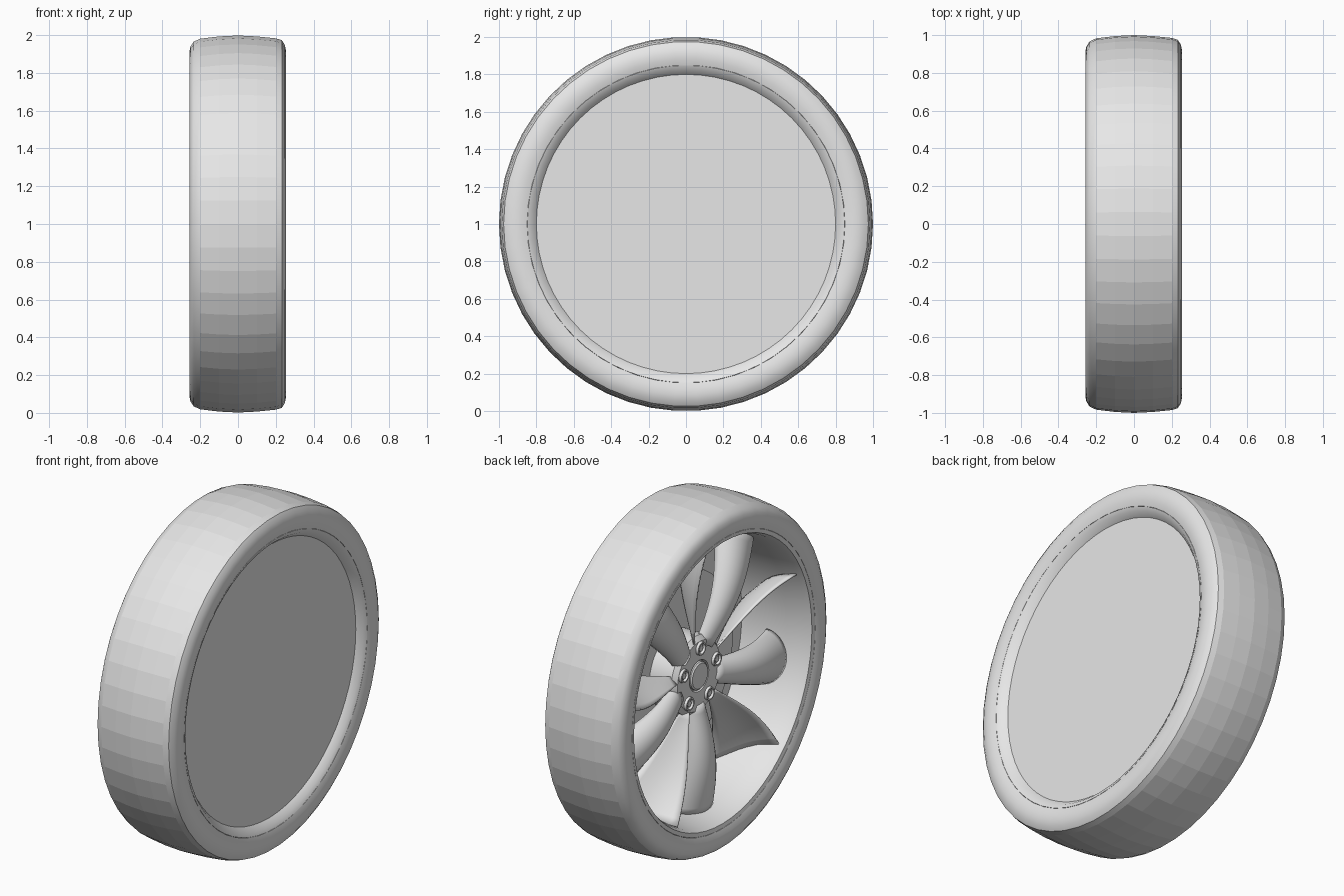
import bpy, bmesh, math

if "Cube" in bpy.data.objects:
    bpy.data.objects.remove(bpy.data.objects["Cube"])

grey = bpy.data.materials.new("plain_grey")
grey.diffuse_color = (0.8, 0.8, 0.8, 1)
grey.use_nodes = True
grey.node_tree.nodes["Principled BSDF"].inputs["Base Color"].default_value = grey.diffuse_color


def place(x, r, deg):
    """Wheel coordinates: depth x, radius r, angle seen from the -x side."""
    a = math.radians(deg)
    return (x, -r * math.cos(a), 1 + r * math.sin(a))


def finish(bm, name, angle=35, thick=0):
    bmesh.ops.remove_doubles(bm, verts=bm.verts, dist=1e-5)
    bmesh.ops.recalc_face_normals(bm, faces=bm.faces)
    me = bpy.data.meshes.new(name)
    bm.to_mesh(me)
    bm.free()
    me.materials.append(grey)
    ob = bpy.data.objects.new(name, me)
    bpy.context.collection.objects.link(ob)
    bpy.ops.object.select_all(action='DESELECT')
    ob.select_set(True)
    bpy.context.view_layer.objects.active = ob
    bpy.ops.object.shade_smooth_by_angle(angle=math.radians(angle))
    if thick:
        m = ob.modifiers.new("thickness", 'SOLIDIFY')
        m.thickness = thick
        m.offset = 0
    return ob


def lathe(name, profile, n=50, cy=0, cz=0, closed=True, angle=35):
    """Spin (x, r) points about an axis parallel to x."""
    bm = bmesh.new()
    rings = []
    for x, r in profile:
        ring = []
        for i in range(n):
            p = place(x, r, 360 * i / n)
            ring.append(bm.verts.new((p[0], p[1] + cy, p[2] + cz)))
        rings.append(ring)
    for k in range(len(rings) if closed else len(rings) - 1):
        a, b = rings[k], rings[(k + 1) % len(rings)]
        for i in range(n):
            j = (i + 1) % n
            bm.faces.new((a[i], a[j], b[j], b[i]))
    return finish(bm, name, angle)


def sheet(name, fn, nu, nv, thick):
    """Grid surface from fn(u, v), u and v in 0..1."""
    bm = bmesh.new()
    g = [[bm.verts.new(fn(i / nu, j / nv)) for j in range(nv + 1)] for i in range(nu + 1)]
    for i in range(nu):
        for j in range(nv):
            bm.faces.new((g[i][j], g[i + 1][j], g[i + 1][j + 1], g[i][j + 1]))
    return finish(bm, name, 60, thick)


# Tyre with faceted tread
tyre = lathe("tyre", [(-.245, .85), (-.256, .88), (-.258, .91), (-.252, .94), (-.235, .967),
                      (-.2, .983), (-.1, .995), (0, 1), (.1, .995), (.2, .985), (.232, .975),
                      (.248, .95), (.255, .915), (.254, .88), (.245, .85)])
for f in tyre.data.polygons:
    c = f.center
    r = math.hypot(c.y, c.z - 1)
    if r > .972 and abs(c.x) < .21:
        f.use_smooth = False

# Rim barrel, closed by a recessed plate on the +x side
lathe("rim", [(-.22, .86), (-.245, .848), (-.24, .825), (-.21, .812), (-.1, .795), (.19, .79),
              (.19, 0), (.205, 0), (.205, .80), (.235, .825), (.245, .848), (.22, .86)],
      n=64, closed=False)

# Hub, centre cap and brake disc
lathe("hub", [(-.07, 0), (-.07, .085), (-.085, .09), (-.085, .2), (-.06, .225), (.1, .225), (.1, 0)],
      closed=False)
lathe("centre_cap", [(-.092, 0), (-.092, .072), (-.085, .08), (-.06, .08), (-.06, 0)],
      n=32, closed=False)
lathe("brake_disc", [(.08, .2), (.08, .55), (.11, .55), (.11, .2)])


# Wide rounded spoke: narrow at the hub, flaring to the barrel
def spoke_fn(base):
    def fn(u, v):
        r = .17 + .635 * u
        t = 2 * v - 1
        w = (.062 + .088 * u ** 1.2) * math.sin(t * math.pi / 2)
        x = -.085 - .05 * math.sin(math.pi * u) - .02 * u
        x += (.05 + .09 * u) * (1 - math.cos(t * math.pi / 2))
        return place(x, r, base + math.degrees(w / r))
    return fn


# Twisted fin: front edge sweeps out to a point at the lip, rear edge falls back
def fin_fn(base):
    def fn(u, v):
        r = .2 + .605 * u
        front_x = -.08 - .13 * u
        rear_x = -.05 + .17 * u
        front_a = 30 + 3 * math.sin(math.pi * u) - 4 * u
        rear_a = 19 + 3 * math.sin(math.pi * u) - 9 * u
        bow = 3 * math.sin(math.pi * v) * u
        return place(front_x + (rear_x - front_x) * v, r,
                     base + front_a + (rear_a - front_a) * v + bow)
    return fn


for k in range(5):
    turn = 72 * k
    sheet(f"spoke_{k + 1}", spoke_fn(turn - 15), 14, 14, .012)
    sheet(f"fin_{k + 1}", fin_fn(turn), 14, 8, .01)
    # Wheel bolts, each in a raised collar
    p = place(0, .16, turn + 15)
    lathe(f"bolt_collar_{k + 1}", [(-.08, .04), (-.1, .037), (-.1, .029), (-.08, .027)],
          n=20, cy=p[1], cz=p[2] - 1)
    lathe(f"wheel_bolt_{k + 1}", [(-.094, 0), (-.094, .018), (-.07, .02), (-.07, 0)],
          n=6, cy=p[1], cz=p[2] - 1, closed=False)
